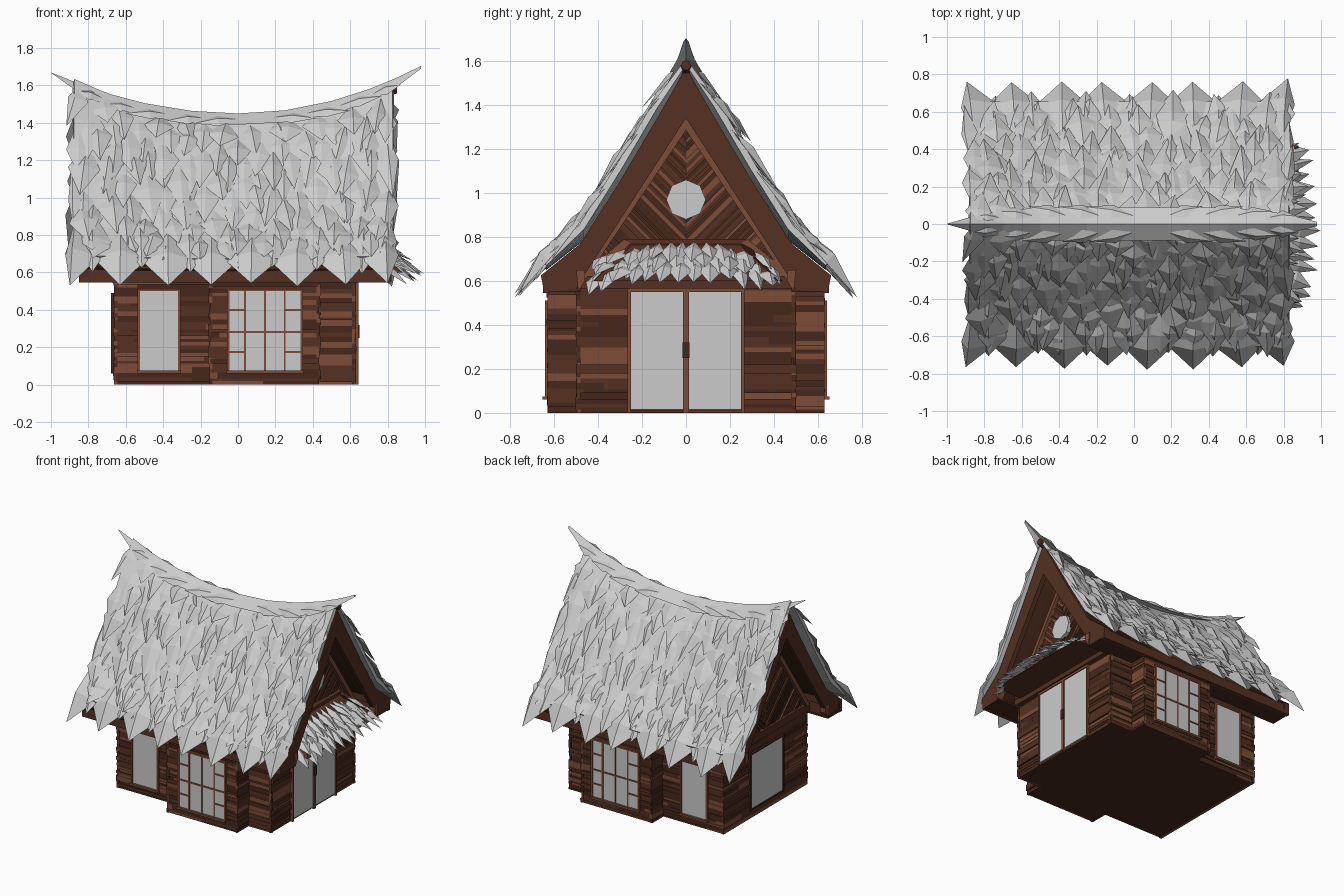
import bpy, bmesh, random, math
from mathutils import Vector as V

if "Cube" in bpy.data.objects:
    bpy.data.objects.remove(bpy.data.objects["Cube"])

random.seed(4)
U = random.uniform


def mat(name, c):
    m = bpy.data.materials.new(name)
    m.diffuse_color = (*c, 1)
    m.use_nodes = True
    m.node_tree.nodes["Principled BSDF"].inputs["Base Color"].default_value = m.diffuse_color
    return m


WOOD = [mat("dark_wood", (.06, .02, .011)), mat("mid_wood", (.09, .03, .016)),
        mat("light_wood", (.2, .072, .04))]


class Part:
    """Collects simple solids into one mesh object."""
    def __init__(self):
        self.bm = bmesh.new()

    def solid(self, verts, faces, m=0):
        vs = [self.bm.verts.new(v) for v in verts]
        for f in faces:
            self.bm.faces.new([vs[i] for i in f]).material_index = m

    def prism(self, yz, x0, x1, m=0):
        n = len(yz)
        vs = [(x0, y, z) for y, z in yz] + [(x1, y, z) for y, z in yz]
        sides = [(i, (i + 1) % n, n + (i + 1) % n, n + i) for i in range(n)]
        self.solid(vs, [tuple(range(n)), tuple(range(2 * n - 1, n - 1, -1))] + sides, m)

    def box(self, x0, x1, y0, y1, z0, z1, m=0):
        self.prism([(y0, z0), (y1, z0), (y1, z1), (y0, z1)], x0, x1, m)

    def leaf(self, root, tip, width, n, lift=.02, at=.45, lim=(-2, 2)):
        root, tip = V(root), V(tip)
        side = (tip - root).cross(n).normalized() * width / 2
        c = root.lerp(tip, at)
        vs = [root, c - side, tip, c + side, c + n * lift]
        for v in vs:
            v.x = max(lim[0] + U(0, .02), min(lim[1] - U(0, .02), v.x))
        self.solid(vs, [(0, 1, 4), (1, 2, 4), (2, 3, 4), (3, 0, 4), (0, 3, 2, 1)])

    def done(self, name, wood=True, solidify=0):
        bmesh.ops.recalc_face_normals(self.bm, faces=self.bm.faces[:])
        me = bpy.data.meshes.new(name)
        self.bm.to_mesh(me)
        self.bm.free()
        ob = bpy.data.objects.new(name, me)
        bpy.context.collection.objects.link(ob)
        for m in WOOD if wood else []:
            me.materials.append(m)
        if solidify:
            md = ob.modifiers.new("thickness", 'SOLIDIFY')
            md.thickness, md.offset = solidify, 0


# House core
p = Part()
p.box(-.655, .62, -.49, .49, 0, .58)
p.box(-.147, .43, -.62, .62, 0, .58)
p.done("house_core")


# Horizontal plank cladding
def planks(p, axis, pos, out, a0, a1):
    z = 0
    while z < .58:
        h = min(U(.012, .034), .58 - z)
        d = U(.002, .014)
        cuts = [a0] + sorted(U(a0, a1) for _ in range(1 if a1 - a0 > .3 else 0)) + [a1]
        for b0, b1 in zip(cuts, cuts[1:]):
            m = random.choices([0, 1, 2], [3, 5, 2])[0]
            q = sorted((pos - out * .01, pos + out * d))
            if axis == 'y':
                p.box(b0, b1, q[0], q[1], z, z + h, m)
            else:
                p.box(q[0], q[1], b0, b1, z, z + h, m)
        z += h


p = Part()
for s in (-1, 1):
    planks(p, 'y', s * .49, s, -.66, -.147)
    planks(p, 'y', s * .49, s, .43, .63)
    planks(p, 'y', s * .62, s, -.147, .43)
    for x, o in ((.43, 1), (-.147, -1)):
        planks(p, 'x', x, o, *sorted((s * .49, s * .63)))
planks(p, 'x', .62, 1, -.5, .5)
planks(p, 'x', -.655, -1, -.5, .5)
p.done("plank_walls")

# Windows and doors: grey panels with thin wooden frames
glass, frame = Part(), Part()


def side_box(p, s, x0, x1, y0, y1, z0, z1, m=2):
    p.box(x0, x1, *sorted((s * y0, s * y1)), z0, z1, m)


for s in (-1, 1):
    for x0, x1, y in ((-.53, -.315, .5), (-.052, .34, .63)):
        side_box(glass, s, x0, x1, y - .01, y + .006, .07, .505, 0)
        for a in (x0, x1):
            side_box(frame, s, a - .007, a + .007, y - .01, y + .012, .06, .512)
        side_box(frame, s, x0, x1, y - .01, y + .012, .5, .512)
        side_box(frame, s, x0 - .01, x1 + .01, y - .01, y + .022, .06, .075)
    for x in (.038, .144, .25):
        side_box(frame, s, x - .005, x + .005, .62, .641, .07, .505)
    side_box(frame, s, -.052, .34, .62, .641, .275, .286)
    for x0, x1 in ((-.052, .038), (.25, .34)):
        for z in (.17, .395):
            side_box(frame, s, x0, x1, .62, .641, z, z + .01)
    # right-hand double door
    side_box(glass, s, .62, .636, .012, .25, .015, .55, 0)
    side_box(frame, s, .62, .643, .25, .265, 0, .565)
    side_box(frame, s, .62, .643, 0, .013, 0, .565)
frame.box(.62, .643, -.265, .265, .55, .565, 2)
frame.box(.63, .65, -.015, .015, .25, .32, 0)
# left wall panel
glass.box(-.673, -.65, -.2, .19, .07, .48)
for y in (-.2, .19):
    frame.box(-.678, -.65, y - .007, y + .007, .06, .49, 0)
for z in (.065, .48):
    frame.box(-.678, -.65, -.2, .19, z, z + .01, 0)
# octagonal gable window
glass.prism([(.09 * math.cos(a * math.pi / 4), .97 + .09 * math.sin(a * math.pi / 4))
             for a in range(8)], .62, .662)
glass.done("window_and_door_panels", wood=False)
frame.done("window_and_door_frames")

# Gables: slab with V-laid boards and trim
p = Part()
for x, o in ((.62, 1), (-.65, -1)):
    p.prism([(-.5, .55), (.5, .55), (.47, .66), (0, 1.44), (-.47, .66)], x - o * .03, x)
    for s in (-1, 1):
        c = 1.32
        while c > .18:
            d = c - U(.012, .024)
            quad = []
            for k, end in ((c, 1), (c, 0), (d, 0), (d, 1)):
                y = (1.33 - k) / 2.47 if end else max(0, .62 - k)
                quad.append((s * y, k + y))
            p.prism(quad, x, x + o * U(.006, .025), random.choices([0, 1, 2], [4, 4, 2])[0])
            c = d
        p.prism([(0, 1.34), (s * .49, .61), (s * .455, .61), (0, 1.285)], x, x + o * .045, 2)
    p.box(*sorted((x, x + o * .035)), -.5, .5, .565, .62, 1)
p.done("gable_boards")

# Roof surface: straight slope with flared eaves and a sagging ridge
PROF = [(0, 1.57), (.12, 1.36), (.3, 1.055), (.48, .77), (.66, .625)]


def roof(s, x, t, off=0.0):
    f = max(0, min(t, 1)) * 4
    i = min(int(f), 3)
    (y0, z0), (y1, z1) = PROF[i], PROF[i + 1]
    y, z = y0 + (y1 - y0) * (f - i), z0 + (z1 - z0) * (f - i)
    sag = (.84 + .27 * x * x) / 1.02
    return V((x, s * (y + off * .8 * min(1, t * 6)), .55 + (z - .55) * sag + off * .6))


def sheet(name, off, x0, x1, t1, thick, wood):
    p = Part()
    n = 12
    for s in (-1, 1):
        for i in range(n):
            for j in range(4):
                xa, xb = (x0 + (x1 - x0) * k / n for k in (i, i + 1))
                a, b = j * t1 / 4, (j + 1) * t1 / 4
                p.solid([roof(s, xa, a, off), roof(s, xb, a, off),
                         roof(s, xb, b, off), roof(s, xa, b, off)], [(0, 1, 2, 3)])
    bmesh.ops.remove_doubles(p.bm, verts=p.bm.verts[:], dist=.0005)
    p.done(name, wood, thick)


sheet("roof_deck", -.015, -.83, .8, 1, .025, True)
sheet("thatch_base", .035, -.88, .83, .94, .03, False)

# Bargeboards, eave boards, ridge pole
p = Part()
for s in (-1, 1):
    for x in (-.84, .78):
        pts = PROF + [(.645, .55), (.5, .56), (.46, .63), (0, 1.34)]
        p.prism([(s * y, z) for y, z in pts], x, x + .035, 1)
        p.prism([(s * .49, .55), (s * .46, .6), (s * .46, .65), (s * .5, .65)], x - .005, x + .042, 2)
    side_box(p, s, -.85, .815, .48, .64, .55, .565, 0)
    side_box(p, s, -.85, .815, .62, .65, .545, .635, 1)
for i in range(12):
    x0, x1 = (-.87 + 1.72 * k / 12 for k in (i, i + 1))
    ring = [V((x, .022 * math.cos(a * math.pi / 4), 1.385 + .27 * x * x + .022 * math.sin(a * math.pi / 4)))
            for x in (x0, x1) for a in range(8)]
    p.solid(ring, [tuple(range(8)), tuple(range(15, 7, -1))] +
            [(a, (a + 1) % 8, 8 + (a + 1) % 8, 8 + a) for a in range(8)], 1)
p.done("roof_timbers")

# Roof thatch: overlapping long pointed leaves, then big eave points
p = Part()
LIM = (-.925, .865)
for s in (-1, 1):
    n = V((0, s * .8, .55)).normalized()
    for r in range(8):
        for i in range(15):
            x = -.86 + 1.67 * (i + .5 * (r % 2)) / 14.5 + U(-.03, .03)
            ta = max(0, r * .098 + U(-.03, .03))
            tb = min(ta + U(.2, .32), .98)
            a, b = roof(s, x, ta, .035), roof(s, x + U(-.07, .07), tb, .06)
            p.leaf(a, b + n * U(0, .025), U(.11, .18), n, U(.015, .035), U(.35, .6), LIM)
    n = V((0, s * .6, .8))
    for i in range(8):
        x = -.885 + .243 * i + U(-.015, .015)
        tip = V((x + U(-.02, .02), s * U(.755, .78), U(.515, .545)))
        p.leaf(roof(s, x * .97, .68, .05), tip, .29, n, .055, .56, LIM)
        xm = min(x + .12, .8)
        p.leaf(roof(s, xm, .64, .05), (xm + U(-.03, .03), s * U(.68, .72), U(.59, .63)), .21, n, .04, .5, LIM)
p.done("thatch_leaves", wood=False)


# Ridge cap: upswept inverted V, tapering to points
def cap(x):
    k = max(0, min(1, (1 - abs(x)) / .4)) ** .7
    z = 1.45 + (.22 if x < 0 else .265) * x * x
    d = (.06 + .05 * x * x) * k
    return [V((x, 0, z)), V((x, -.088 * k, z - d)), V((x, 0, z - .6 * d)), V((x, .088 * k, z - d))]


p = Part()
xs = [-.998, -.85, -.7, -.5, -.25, 0, .25, .5, .7, .85, .978]
for a, b in zip(xs, xs[1:]):
    p.solid(cap(a) + cap(b), [(i, (i + 1) % 4, 4 + (i + 1) % 4, 4 + i) for i in range(4)])
bmesh.ops.remove_doubles(p.bm, verts=p.bm.verts[:], dist=.0005)
for s in (-1, 1):
    for i in range(9):
        x = -.72 + .18 * i
        o = 1 if x > 0 else -1
        a, b = cap(x), cap(x + o * (U(.18, .26) if abs(x) < .65 else .15))
        j = 2 + s
        p.leaf(a[0].lerp(a[j], .5), b[0].lerp(b[j], 1.05), .09, V((0, s * .6, .8)), .018)
p.done("ridge_cap", wood=False)

# Door canopy: hipped wooden hood with thatch fringe
p = Part()
B = [(.62, -.44, .6), (.88, -.42, .6), (.88, .42, .6), (.62, .44, .6)]
T = [(.62, -.27, .78), (.7, -.25, .76), (.7, .25, .76), (.62, .27, .78)]
p.solid(B + T, [(0, 1, 2, 3), (4, 5, 6, 7)] + [(i, (i + 1) % 4, 4 + (i + 1) % 4, 4 + i) for i in range(4)], 1)
for s in (-1, 1):
    p.prism([(s * .47, .62), (s * .44, .66), (s * .28, .79), (s * .25, .77), (s * .42, .62)], .63, .67, 2)
p.box(.63, .67, -.27, .27, .765, .79, 1)
p.done("canopy_hood")

p = Part()
for r in range(3):
    for i in range(13):
        u = -1 + 2 * (i + .5 * (r % 2)) / 12.5
        root = V((.69 + .05 * r - .03 * u * u, u * (.33 + .03 * r), .78 - .04 * r - .05 * u * u))
        tip = V((.88 + .05 * r + U(-.02, .02) - .06 * u * u, u * (.41 + .025 * r) + U(-.03, .03),
                 .69 - .04 * r - .05 * u * u + U(-.035, .02)))
        p.leaf(root, tip, U(.07, .12), V((.5, .3 * u, .8)).normalized(), .022)
p.done("canopy_thatch", wood=False)
